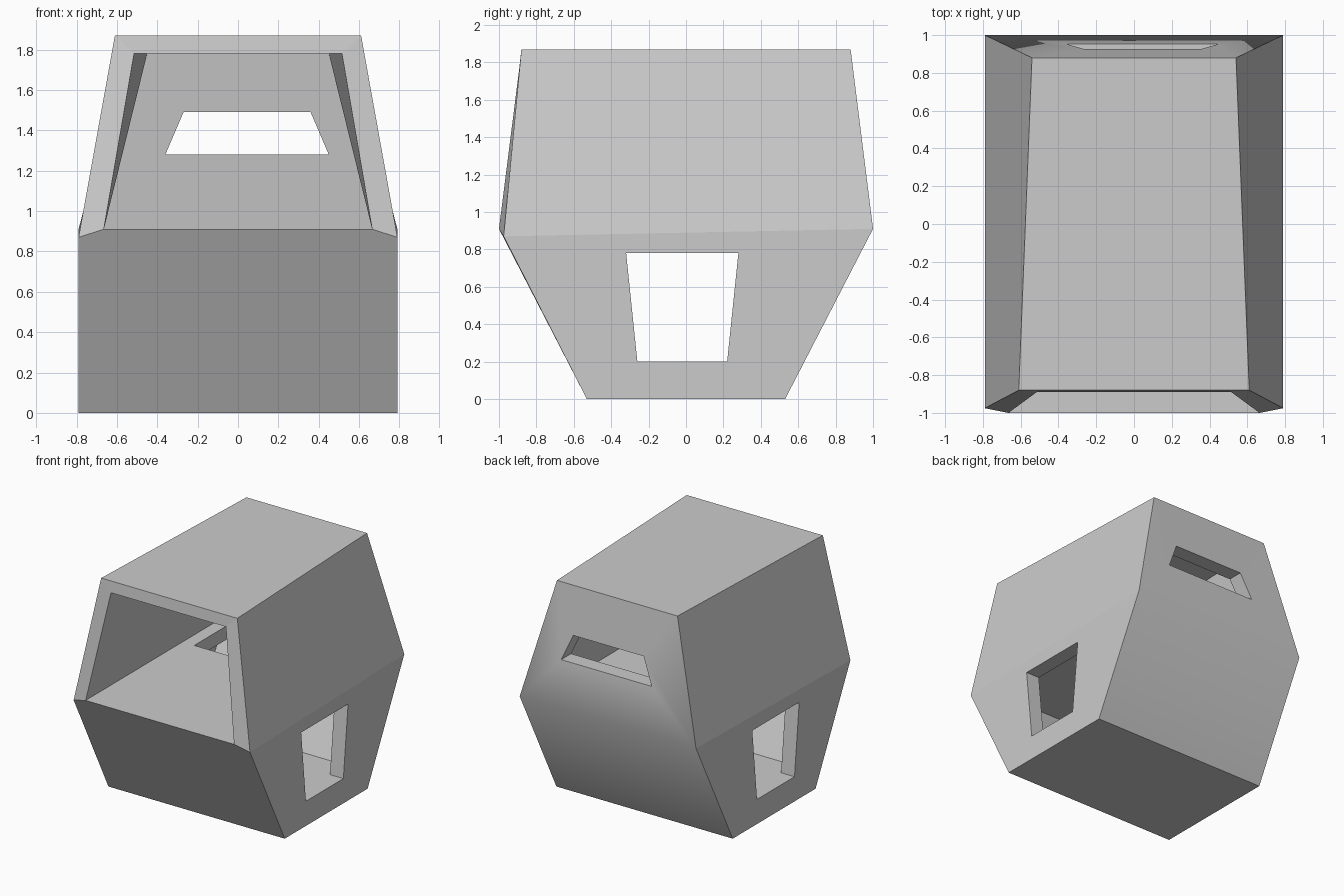
import bpy, bmesh
from math import radians

if "Cube" in bpy.data.objects:
    bpy.data.objects.remove(bpy.data.objects["Cube"])

# Single painted-metal colour
grey = bpy.data.materials.new("light_grey")
grey.use_nodes = True
colour = (0.6, 0.6, 0.6, 1)
grey.diffuse_color = colour
grey.node_tree.nodes["Principled BSDF"].inputs["Base Color"].default_value = colour


def finish(bm, name):
    bmesh.ops.recalc_face_normals(bm, faces=bm.faces)
    mesh = bpy.data.meshes.new(name)
    bm.to_mesh(mesh)
    bm.free()
    mesh.materials.append(grey)
    obj = bpy.data.objects.new(name, mesh)
    bpy.context.collection.objects.link(obj)
    return obj


def prism(name, profile, axis, start, end):
    """Extrude a 2D profile along x, y or z."""
    bm = bmesh.new()

    def place(p, d):
        co = list(p)
        co.insert(axis, d)
        return bm.verts.new(co)

    a, b = ([place(p, d) for p in profile] for d in (start, end))
    bm.faces.new(a)
    bm.faces.new(b)
    for i in range(len(a)):
        j = (i + 1) % len(a)
        bm.faces.new((a[i], a[j], b[j], b[i]))
    return finish(bm, name)


# Cabin shell with its upper room: each pair is (left, right) mirrored
bm = bmesh.new()


def pair(x, y, z):
    return bm.verts.new((x, y, z)), bm.verts.new((-x, y, z))


base_f, base_b = pair(.79, -.53, 0), pair(.79, .53, 0)
waist_f, waist_b = pair(.79, -.975, .87), pair(.79, 1, .91)
roof_f, roof_b = pair(.61, -.88, 1.87), pair(.54, .88, 1.87)
sill, lintel = pair(.665, -1, .91), pair(.515, -.89, 1.78)
floor_b, ceil_b = pair(.665, .87, .91), pair(.45, .77, 1.78)

# Cross faces: base, back, roof, lintel front, ceiling, inner back, floor
loop = [base_f, base_b, waist_b, roof_b, roof_f, lintel, ceil_b, floor_b, sill]
for p, q in zip(loop, loop[1:]):
    bm.faces.new((p[0], p[1], q[1], q[0]))
# Lower front panel
bm.faces.new((base_f[0], base_f[1], waist_f[1], sill[1], sill[0], waist_f[0]))
# Side faces: lower side, upper side, window post, inner wall
for s in (0, 1):
    for face in ((base_f, base_b, waist_b, waist_f),
                 (waist_f, waist_b, roof_b, roof_f),
                 (waist_f, roof_f, lintel, sill),
                 (sill, lintel, ceil_b, floor_b)):
        bm.faces.new([p[s] for p in face])
cabin = finish(bm, "cabin_shell")

# Lower room, side doorways, rear window and floor hatch
cutters = [
    prism("lower_room", [(-.42, .2), (.42, .2), (.73, .8), (-.73, .8)], 0, -.67, .67),
    prism("doorways", [(-.26, .2), (.22, .2), (.28, .78), (-.32, .78)], 0, -1, 1),
    prism("rear_window", [(-.36, 1.28), (.45, 1.28), (.36, 1.49), (-.27, 1.49)], 1, .6, 1.2),
    prism("floor_hatch", [(-.56, .24), (-.12, .24), (-.12, .68), (-.56, .68)], 2, .7, 1),
]
bpy.context.view_layer.objects.active = cabin
for cutter in cutters:
    mod = cabin.modifiers.new(cutter.name, "BOOLEAN")
    mod.operation, mod.solver, mod.object = "DIFFERENCE", "EXACT", cutter
    bpy.ops.object.modifier_apply(modifier=mod.name)
    bpy.data.objects.remove(cutter)

# Crisp edges everywhere except the rounded-looking rear waist
bm = bmesh.new()
bm.from_mesh(cabin.data)
for f in bm.faces:
    f.smooth = True
for e in bm.edges:
    rear_waist = all(v.co.y > .99 for v in e.verts)
    e.smooth = rear_waist or e.calc_face_angle(0) < radians(7)
bm.to_mesh(cabin.data)
bm.free()
